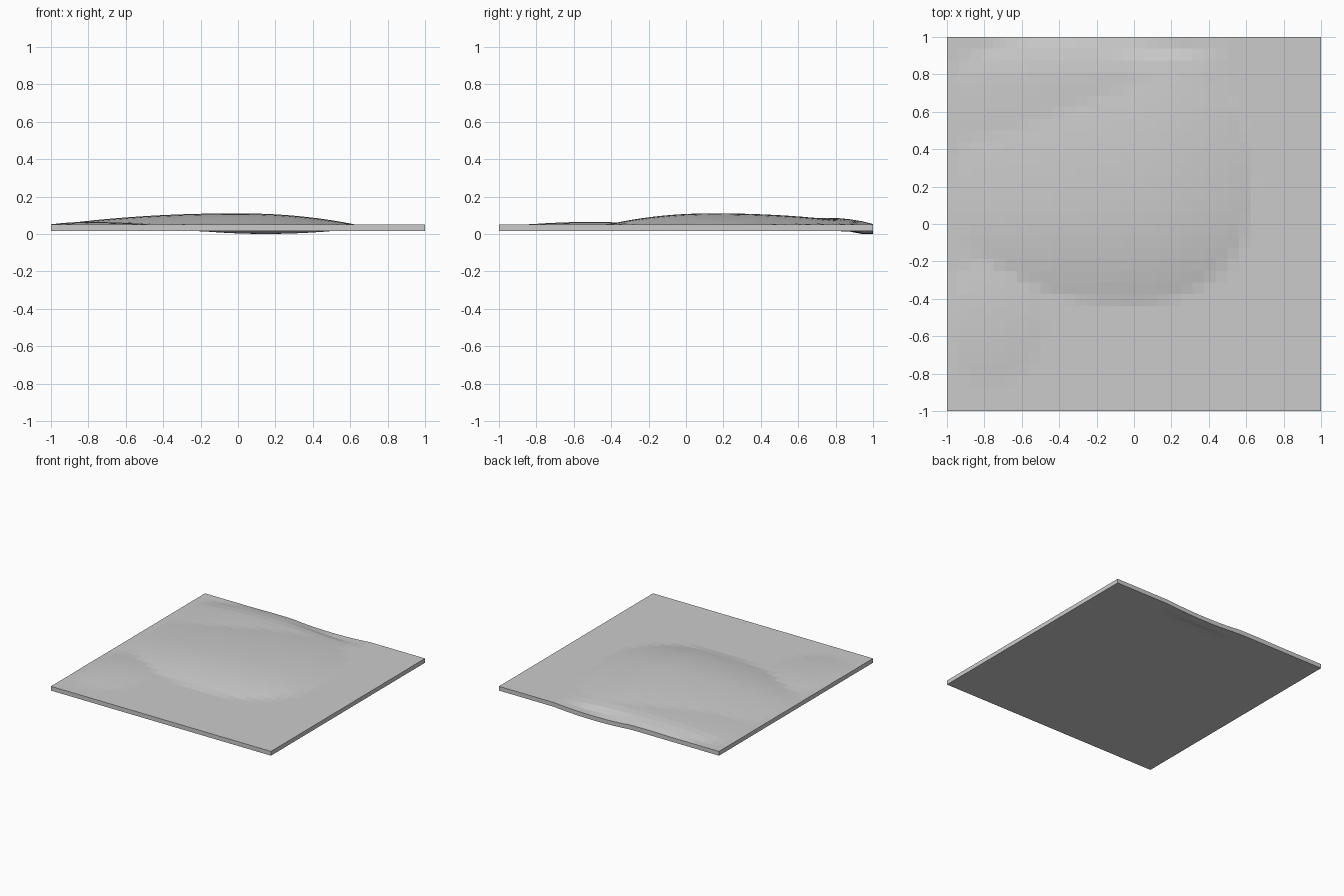
import bpy, bmesh

if "Cube" in bpy.data.objects:
    bpy.data.objects.remove(bpy.data.objects["Cube"])

BASE_TOP, BASE_BOTTOM, CELLS = 0.05, 0.015, 32


def mound(x, y, cx, cy, left, right, front, back, height):
    """Rounded hill with its own reach on each of the four sides."""
    u = (x - cx) / (right if x > cx else left)
    v = (y - cy) / (back if y > cy else front)
    return height * max(0.0, 1 - abs(u) ** 2.1 - abs(v) ** 2.1)


def sag(x, y):
    """Slight droop in the middle of the back edge."""
    across = max(0.0, 1 - ((x - 0.15) / 0.35) ** 2)
    along = min(1.0, max(0.0, (y - 0.86) / 0.08))
    return 0.015 * across * along


def hill_height(x, y):
    hills = max(
        mound(x, y, 0.0, 0.14, 0.97, 0.63, 0.56, 0.85, 0.06),     # main hill
        mound(x, y, -0.35, 0.76, 0.62, 0.8, 0.7, 0.25, 0.036),    # back shoulder
        mound(x, y, -0.8, -0.5, 0.21, 0.33, 0.35, 0.3, 0.014),    # small front-left mound
    )
    return hills


# Terrain tile: displaced grid on top, extruded down to a flat underside
bm = bmesh.new()
bmesh.ops.create_grid(bm, x_segments=CELLS, y_segments=CELLS, size=1.0)
ret = bmesh.ops.extrude_face_region(bm, geom=bm.faces[:], use_keep_orig=True)
top = {g for g in ret["geom"] if isinstance(g, bmesh.types.BMVert)}
for v in bm.verts:
    x, y = v.co.x, v.co.y
    if v in top:
        v.co.z = BASE_TOP + hill_height(x, y) - sag(x, y)
    else:
        v.co.z = BASE_BOTTOM - sag(x, y)
bmesh.ops.recalc_face_normals(bm, faces=bm.faces[:])

mesh = bpy.data.meshes.new("terrain_tile")
bm.to_mesh(mesh)
bm.free()
tile = bpy.data.objects.new("terrain_tile", mesh)
bpy.context.collection.objects.link(tile)
